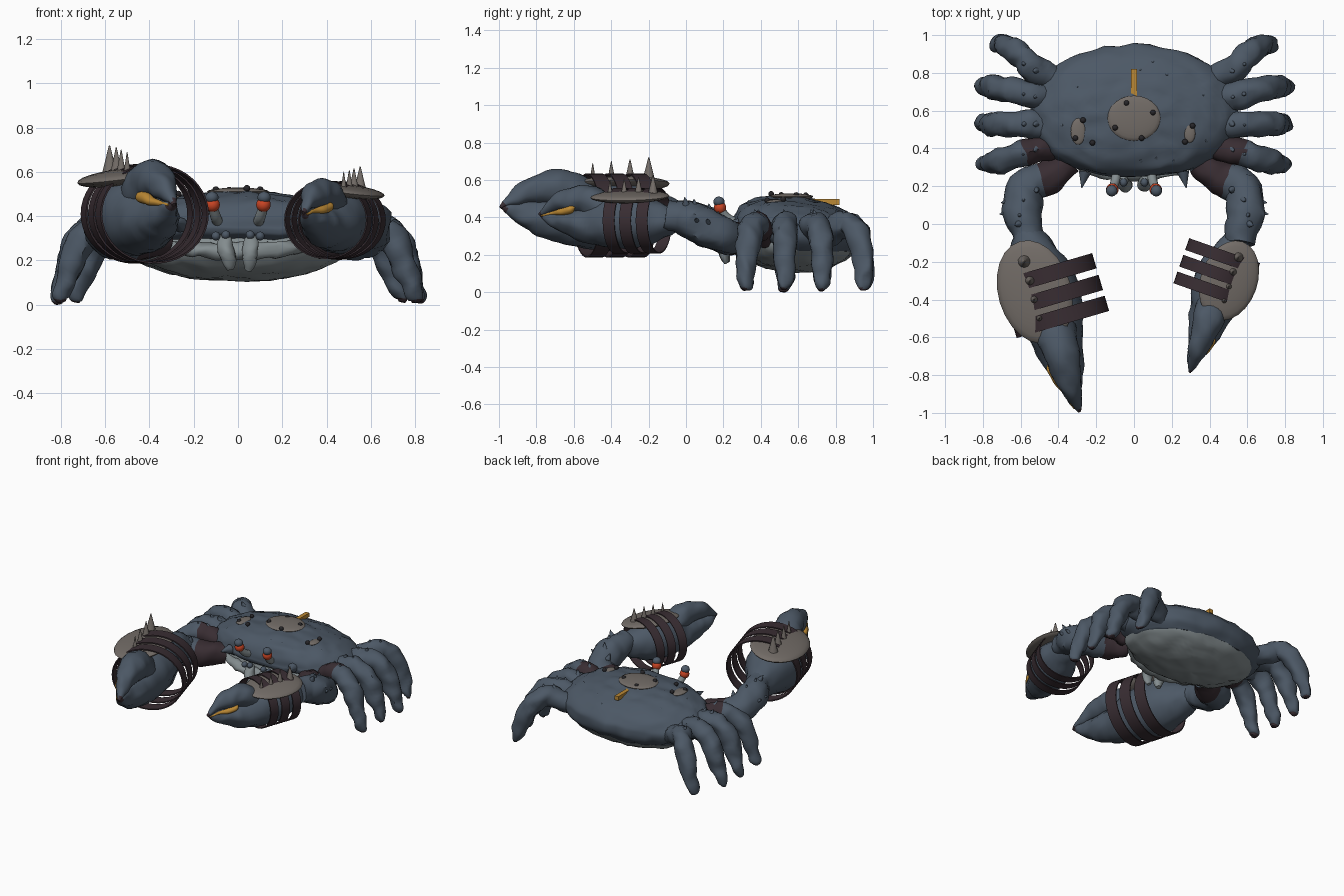
import bpy, bmesh, math, random
from mathutils import Vector, Matrix, noise
from mathutils.bvhtree import BVHTree

random.seed(4)
if "Cube" in bpy.data.objects:
    bpy.data.objects.remove(bpy.data.objects["Cube"])


def material(name, r, g, b):
    m = bpy.data.materials.new(name)
    m.use_nodes = True
    m.diffuse_color = (r, g, b, 1)
    m.node_tree.nodes["Principled BSDF"].inputs["Base Color"].default_value = (r, g, b, 1)
    return m


SLATE = material("slate_shell", .073, .098, .132)
BELLY = material("pale_belly", .23, .265, .275)
STONE = material("plate_grey", .17, .15, .135)
MAROON = material("dark_maroon", .04, .026, .032)
RIVET = material("rivet_black", .02, .019, .022)
GOLD = material("gold", .5, .25, .035)
RED = material("eye_red", .6, .06, .018)
Z = Vector((0, 0, 1))


def finish(name, bm, *mats):
    bmesh.ops.recalc_face_normals(bm, faces=bm.faces)
    me = bpy.data.meshes.new(name)
    bm.to_mesh(me)
    bm.free()
    for m in mats:
        me.materials.append(m)
    me.shade_smooth()
    me.set_sharp_from_angle(angle=math.radians(45))
    ob = bpy.data.objects.new(name, me)
    bpy.context.collection.objects.link(ob)
    return ob


def skin(rings, rough=0.0):
    """Join equal rings of points into a capped, slightly lumpy surface."""
    bm = bmesh.new()
    rows = []
    for ring in rings:
        rows.append([bm.verts.new(p + noise.noise_vector(p * 14) * rough) for p in ring])
    n = len(rows[0])
    for a, b in zip(rows, rows[1:]):
        for i in range(n):
            j = (i + 1) % n
            bm.faces.new((a[i], a[j], b[j], b[i]))
    bm.faces.new(rows[0])
    bm.faces.new(rows[-1])
    return bm


def smooth_path(points, steps=6):
    """Catmull-Rom through tuples of any size."""
    pts = [Vector(p) for p in points]
    pts = [pts[0]] + pts + [pts[-1]]
    out = []
    for a, b, c, d in zip(pts, pts[1:], pts[2:], pts[3:]):
        for i in range(steps):
            t = i / steps
            out.append(b + (c - a) * t / 2 + (a * 2 - b * 5 + c * 4 - d) * t * t / 2
                       + (b * 3 - a - c * 3 + d) * t ** 3 / 2)
    return out + [pts[-1]]


def tube(name, points, mats, ref=Z, dark=(-1, 2), rough=.008, sides=16):
    """Tapered limb through (x, y, z, radius); faces outside the dark range use mats[1]."""
    path = smooth_path(points)
    rings = []
    for i, p in enumerate(path):
        t = (path[min(i + 1, len(path) - 1)] - path[max(i - 1, 0)]).to_3d().normalized()
        side = t.cross(ref).normalized()
        up = side.cross(t)
        r = max(p.w, .004)
        rings.append([p.to_3d() + side * r * math.cos(a) + up * r * math.sin(a)
                      for a in (2 * math.pi * k / sides for k in range(sides))])
    bm = skin(rings, rough)
    total = len(bm.faces) - 2
    for i, f in enumerate(bm.faces):
        if len(mats) > 1 and not dark[0] < i / total < dark[1]:
            f.material_index = 1
    return finish(name, bm, *mats)


def ball(name, loc, size, mat, rot=None):
    bm = bmesh.new()
    m = Matrix.Translation(loc) @ (rot or Matrix()) @ Matrix.Diagonal((*size, 1))
    bmesh.ops.create_uvsphere(bm, u_segments=24, v_segments=12, radius=1, matrix=m)
    return finish(name, bm, mat)


def spike(name, base, direction, radius, height, mat):
    bm = bmesh.new()
    d = Vector(direction).normalized()
    m = Matrix.Translation(Vector(base) + d * height / 2) @ d.to_track_quat('Z', 'Y').to_matrix().to_4x4()
    bmesh.ops.create_cone(bm, cap_ends=True, segments=10, radius1=radius, radius2=radius * .08,
                          depth=height, matrix=m)
    return finish(name, bm, mat)


# Body: lofted oval levels (scale, centre y, z), broader in front, with the low rim raised at the front
def oval_levels(levels, front_lift=0.0):
    rings = []
    for s, cy, z in smooth_path(levels, 4):
        ring = []
        for k in range(48):
            a = 2 * math.pi * k / 48
            c, d = math.cos(a), math.sin(a)
            x = math.copysign(abs(c) ** (.8 if d < 0 else .95), c)
            lift = front_lift * max(0, -d) * max(0, (.36 - z) / .14)
            ring.append(Vector((.55 * s * x, cy + .35 * s * d, z + lift)))
        rings.append(ring)
    return skin(rings, .014)


shell = oval_levels([(.87, .6, .22), (.97, .6, .265), (1, .6, .32), (.98, .595, .36), (.9, .575, .41),
                     (.75, .55, .455), (.55, .53, .485), (.3, .525, .505), (.02, .53, .512)], .08)
tree = BVHTree.FromBMesh(shell)
finish("carapace", shell, SLATE)
finish("belly", oval_levels([(.88, .6, .3), (.91, .6, .26), (.85, .6, .21), (.7, .6, .165), (.4, .6, .12),
                             (.02, .6, .105)]), BELLY)
tube("mouth_ridge", [(-.36, .36, .27, .02), (-.2, .285, .25, .035), (0, .265, .24, .04),
                     (.2, .285, .25, .035), (.36, .36, .27, .02)], [BELLY], rough=.02)


def on_shell(x, y):
    hit, normal, _, _ = tree.ray_cast(Vector((x, y, 2)), -Z)
    normal = normal if normal.z > 0 else -normal
    return hit, normal.to_track_quat('Z', 'Y').to_matrix().to_4x4(), normal


# Repair plates, rivets and gold bar on the shell
for name, x, y, size in [("top_plate", 0, .56, (.14, .12, .018)), ("right_patch", -.295, .49, (.04, .07, .012)),
                         ("left_patch", .295, .48, (.03, .05, .012))]:
    hit, rot, _ = on_shell(x, y)
    ball(name, hit, size, STONE, rot)
for x, y in [(-.04, .64), (.1, .59), (.04, .455), (-.1, .51), (-.27, .55), (-.31, .455), (-.22, .43),
             (.31, .52), (.27, .435)]:
    ball("rivet", on_shell(x, y)[0] + Z * .01, (.015, .015, .015), RIVET)
bar = bmesh.new()
bmesh.ops.create_cube(bar, size=1, matrix=Matrix.Translation((0, .745, .482)) @ Matrix.Diagonal((.03, .15, .03, 1)))
finish("gold_bar", bar, GOLD)
for _ in range(10):
    a = random.uniform(0, 2 * math.pi)
    r = random.uniform(.7, .88)
    hit, _, normal = on_shell(.52 * r * math.cos(a), .58 + .33 * r * math.sin(a))
    spike("shell_bump", hit, normal, .012, .01, SLATE)

for side in (-1, 1):
    tag = "left_" if side > 0 else "right_"

    # Walking legs: root y, foot y, foot x
    for i, (root, foot, fx) in enumerate([(.42, .32, .8), (.53, .53, .81), (.66, .73, .81), (.765, .955, .73)]):
        def along(t):
            return root + (foot - root) * t
        reach = fx - .81
        tube(tag + "leg", [(side * .4, along(0), .3, .065), (side * .53, along(.3), .35, .074),
                           (side * (.63 + reach * .6), along(.6), .355, .066),
                           (side * (.72 + reach), along(.85), .28, .067),
                           (side * (.772 + reach), along(.97), .15, .054),
                           (side * fx, along(1), .04, .036), (side * fx, along(1), .008, .014)],
             [SLATE, MAROON], ref=Vector((0, 1, 0)), dark=(.25 if i == 0 else -1, .9), rough=.016)
        for t, x in ((.25, .52), (.45, .58)):
            spike(tag + "leg_spike", (side * x, along(t), .41), (side * .3, -.3, 1), .018, .035, SLATE)

    # Arm
    tube(tag + "arm", [(side * .34, .33, .29, .07), (side * .45, .245, .29, .088), (side * .57, .19, .31, .1),
                       (side * .592, .06, .37, .102), (side * .57, -.03, .4, .09), (side * .56, -.1, .41, .08)],
         [SLATE, MAROON], dark=(.25, 2), rough=.016)
    for x, y, z, dx, dz in [(.67, .06, .38, 1, .3), (.665, .12, .37, 1, .5), (.58, .13, .43, .2, 1),
                            (.6, .05, .455, .2, 1), (.52, .18, .39, -.3, 1), (.61, 0, .47, .6, 1)]:
        spike(tag + "arm_spike", (side * x, y, z), (side * dx, -.2, dz), .02, .045, SLATE)

    # Claw: local frame of forward u, outward v, up w
    wrist, tip, k, hoops = (
        (Vector((.55, -.06, .39)), Vector((.3, -.77, .39)), .78, (.17, .29, .41)) if side > 0 else
        (Vector((-.57, -.05, .42)), Vector((-.3, -.97, .42)), 1.0, (.24, .36, .475)))
    fwd = (tip - wrist).normalized()
    out = Vector((-fwd.y * side, fwd.x * side, 0))

    def P(u, v, w):
        return wrist + (fwd * u + out * v + Z * w) * k

    def claw_path(points):
        return [(*P(u, v, w), r * k) for u, v, w, r in points]

    tube(tag + "claw_palm", claw_path([(-.04, 0, 0, .06), (.08, 0, -.01, .12), (.27, 0, -.01, .185),
                                       (.45, 0, -.02, .175), (.62, 0, -.04, .13), (.78, 0, -.02, .085),
                                       (.9, 0, .015, .045), (.97, 0, .035, .008)]),
         [SLATE, MAROON], dark=(-1, .94), rough=.012, sides=20)
    tube(tag + "claw_finger", claw_path([(.38, 0, .03, .08), (.5, 0, .065, .11), (.64, 0, .135, .1),
                                         (.79, 0, .125, .075), (.9, 0, .085, .042), (.98, 0, .035, .008)]),
         [SLATE, MAROON], dark=(-1, .94), rough=.012, sides=20)
    tube(tag + "gold_inlay", claw_path([(.7, .075, .08, .006), (.73, .073, .07, .026), (.8, .058, .052, .022),
                                        (.88, .033, .04, .012), (.96, .015, .03, .005)]), [GOLD])

    # Straps: thin oval hoops around the palm, crossing the inner half of the shield
    for u in hoops:
        bm = bmesh.new()
        loops = []
        for du, grow in ((-.042, 0), (.042, 0), (.042, -.008), (-.042, -.008)):
            loops.append([bm.verts.new(P(u + du, -.05 + (.255 + grow) * math.cos(a),
                                         -.01 + (.225 + grow) * math.sin(a)))
                          for a in (2 * math.pi * i / 40 for i in range(40))])
        for a, b in zip(loops, loops[1:] + loops[:1]):
            for i in range(40):
                j = (i + 1) % 40
                bm.faces.new((a[i], a[j], b[j], b[i]))
        finish(tag + "claw_strap", bm, MAROON)

    # Shield plate with a row of spikes
    frame = Matrix((fwd, out, Z)).transposed().to_4x4()
    tilt = Matrix.Rotation(math.radians(-8), 4, 'X')
    ball(tag + "claw_shield", P(.31, .045, .155), (.28 * k, .195 * k, .038 * k), STONE, frame @ tilt)
    for u, v, r, h in [(.14, .052, .036, .13), (.245, .051, .029, .12), (.347, .058, .023, .11), (.45, .06, .018, .1)]:
        spike(tag + "shield_spike", P(u, v, .17), Z, r * k, h * k, STONE)

    # Eye on a stalk
    tube(tag + "eye_stalk", [(side * .09, .28, .37, .024), (side * .1, .225, .395, .024),
                             (side * .113, .19, .435, .022)], [BELLY], rough=0)
    ball(tag + "eye", (side * .115, .182, .452), (.033, .033, .033), RED)
    ball(tag + "eye_cap", (side * .118, .176, .484), (.03, .03, .027), SLATE)

    # Mouthparts and brow spikes
    tube(tag + "mouthpart", [(side * .06, .25, .31, .02), (side * .055, .22, .27, .034),
                             (side * .05, .205, .21, .036), (side * .04, .22, .16, .015)], [BELLY], rough=.012)
    for x, z in ((.055, .315), (.1, .31)):
        ball(tag + "mouth_knob", (side * x, .22, z), (.02, .022, .02), SLATE)
    spike(tag + "brow_spike", (side * .26, .275, .36), (side * .2, -1, .1), .034, .085, SLATE)
